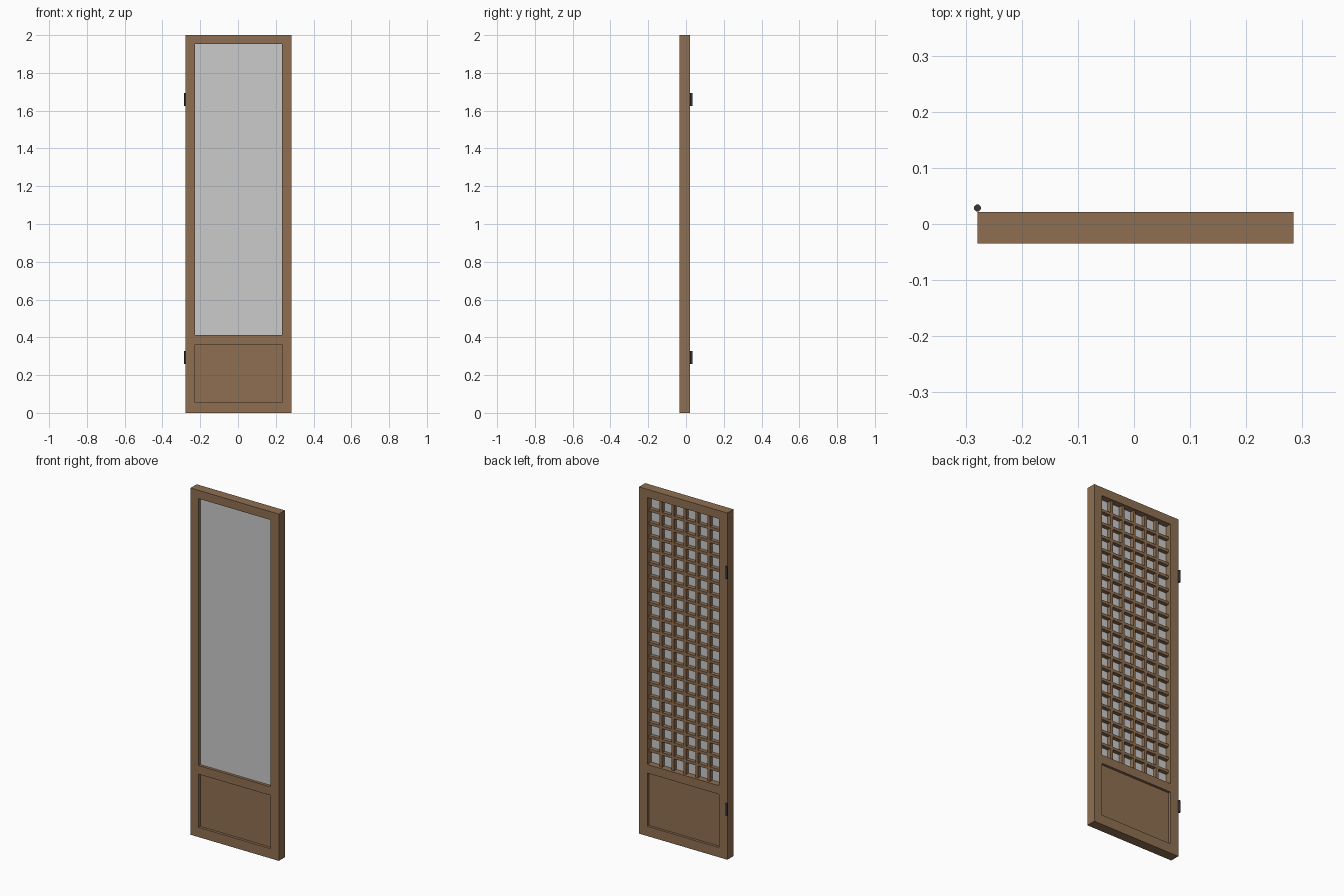
import bpy, bmesh
from mathutils import Matrix

if "Cube" in bpy.data.objects:
    bpy.data.objects.remove(bpy.data.objects["Cube"])


def material(name, rgb):
    m = bpy.data.materials.new(name)
    m.diffuse_color = (*rgb, 1)
    m.use_nodes = True
    m.node_tree.nodes["Principled BSDF"].inputs["Base Color"].default_value = m.diffuse_color
    return m


WOOD = material("brown wood", (0.275, 0.159, 0.083))
PAPER = material("pale grey paper", (0.60, 0.60, 0.60))
IRON = material("dark iron", (0.04, 0.04, 0.042))

# Main dimensions: door outline, openings and depth
X = [-0.279, -0.2265, 0.232, 0.2845]
Z = [0.0, 0.056, 0.363, 0.413, 1.952, 2.0]
FRONT, BACK = -0.0345, 0.0215
PAPER_FRONT, PAPER_BACK = -0.019, -0.015
LATTICE_BACK = 0.007


def finish(name, bm, mat):
    bmesh.ops.recalc_face_normals(bm, faces=bm.faces)
    me = bpy.data.meshes.new(name)
    bm.to_mesh(me)
    bm.free()
    me.materials.append(mat)
    ob = bpy.data.objects.new(name, me)
    bpy.context.collection.objects.link(ob)
    return ob


def add_box(bm, x0, x1, y0, y1, z0, z1):
    m = Matrix.Translation(((x0 + x1) / 2, (y0 + y1) / 2, (z0 + z1) / 2))
    bmesh.ops.create_cube(bm, size=1, matrix=m @ Matrix.Diagonal((x1 - x0, y1 - y0, z1 - z0, 1)))


def box(name, mat, *dims):
    bm = bmesh.new()
    add_box(bm, *dims)
    return finish(name, bm, mat)


# Frame: flat grid with two openings, extruded to full depth
bm = bmesh.new()
grid = [[bm.verts.new((x, FRONT, z)) for x in X] for z in Z]
for r in range(5):
    for c in range(3):
        if c == 1 and r in (1, 3):
            continue
        bm.faces.new((grid[r][c], grid[r][c + 1], grid[r + 1][c + 1], grid[r + 1][c]))
ext = bmesh.ops.extrude_face_region(bm, geom=bm.faces[:], use_keep_orig=True)
moved = [g for g in ext["geom"] if isinstance(g, bmesh.types.BMVert)]
bmesh.ops.translate(bm, verts=moved, vec=(0, BACK - FRONT, 0))
finish("door_frame", bm, WOOD)

# Recessed lower panel and paper sheet
box("lower_panel", WOOD, X[1], X[2], PAPER_FRONT, LATTICE_BACK, Z[1], Z[2])
box("paper_sheet", PAPER, X[1], X[2], PAPER_FRONT, PAPER_BACK, Z[3], Z[4])

# Lattice behind the paper: 6 columns by 20 rows of cells
COLS, ROWS, HALF = 6, 20, 0.008
bm = bmesh.new()
for i in range(1, COLS):
    x = X[1] + (X[2] - X[1]) * i / COLS
    add_box(bm, x - HALF, x + HALF, PAPER_BACK, LATTICE_BACK, Z[3], Z[4])
for i in range(1, ROWS):
    z = Z[3] + (Z[4] - Z[3]) * i / ROWS
    add_box(bm, X[1], X[2], PAPER_BACK, LATTICE_BACK, z - HALF, z + HALF)
finish("lattice", bm, WOOD)

# Hinge barrels on the back left edge
for name, z in (("lower_hinge", 0.293), ("upper_hinge", 1.659)):
    bpy.ops.mesh.primitive_cylinder_add(vertices=16, radius=0.0063, depth=0.07,
                                        location=(X[0], 0.0285, z))
    ob = bpy.context.object
    ob.name = name
    ob.data.materials.append(IRON)
    bpy.ops.object.shade_smooth_by_angle()
